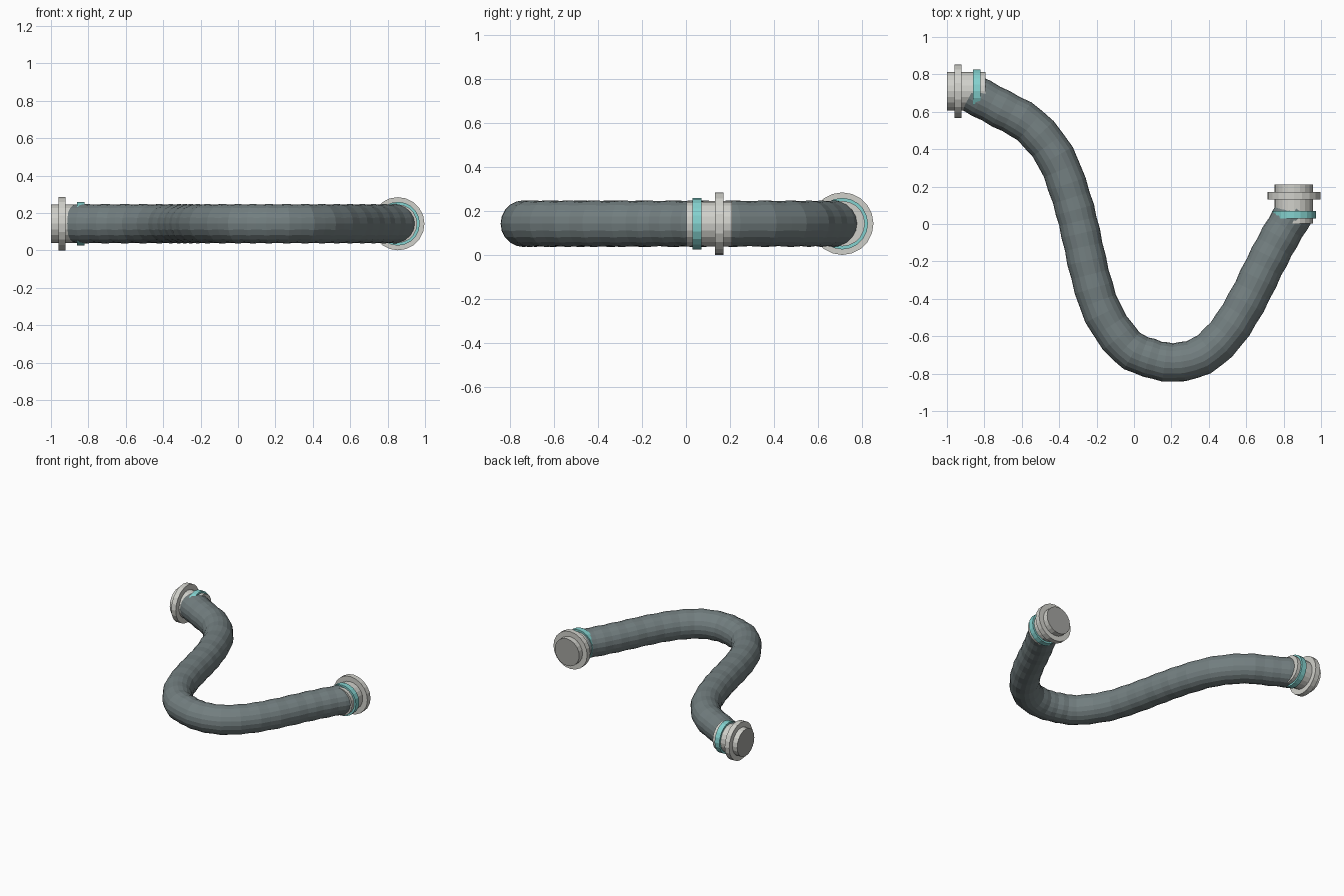
import bpy
import bmesh
import math
from mathutils import Vector
from mathutils.geometry import interpolate_bezier

if "Cube" in bpy.data.objects:
    bpy.data.objects.remove(bpy.data.objects["Cube"])

AXIS_Z = 0.143


def material(name, rgb):
    mat = bpy.data.materials.new(name)
    mat.use_nodes = True
    mat.diffuse_color = (*rgb, 1)
    mat.node_tree.nodes["Principled BSDF"].inputs["Base Color"].default_value = (*rgb, 1)
    return mat


rubber = material("grey rubber", (0.17, 0.21, 0.215))
metal = material("pale metal", (0.63, 0.63, 0.59))
teal = material("teal band", (0.23, 0.64, 0.62))
bore = material("bore grey", (0.37, 0.37, 0.35))


def loft(name, rings, mats, cap_index=0):
    """Skin (centre, direction, radius) rings; the last cap may have its own material."""
    sides = 20
    bm = bmesh.new()
    loops = []
    for centre, direction, radius in rings:
        across = Vector((-direction.y, direction.x, 0)).normalized()
        loops.append([bm.verts.new(centre + radius * (
            math.cos(a) * across + math.sin(a) * Vector((0, 0, 1))))
            for a in (math.tau * k / sides for k in range(sides))])
    for low, high in zip(loops, loops[1:]):
        for k in range(sides):
            n = (k + 1) % sides
            bm.faces.new((low[k], low[n], high[n], high[k]))
    bm.faces.new(loops[0][::-1])
    bm.faces.new(loops[-1]).material_index = cap_index
    bmesh.ops.recalc_face_normals(bm, faces=bm.faces)
    mesh = bpy.data.meshes.new(name)
    bm.to_mesh(mesh)
    bm.free()
    for mat in mats:
        mesh.materials.append(mat)
    obj = bpy.data.objects.new(name, mesh)
    bpy.context.collection.objects.link(obj)
    return obj


# Hose: a smooth path through the centre points, with a gentle ripple
points = [Vector((x, y, AXIS_Z)) for x, y in (
    (-0.87, 0.70), (-0.71, 0.615), (-0.555, 0.525), (-0.42, 0.36), (-0.335, 0.14),
    (-0.285, -0.05), (-0.235, -0.27), (-0.165, -0.48), (-0.04, -0.655), (0.08, -0.715),
    (0.21, -0.74), (0.36, -0.705), (0.49, -0.59), (0.60, -0.42), (0.695, -0.23),
    (0.78, -0.07), (0.87, 0.08))]
last = len(points) - 1
slopes = [(points[min(i + 1, last)] - points[max(i - 1, 0)]) / 6 for i in range(last + 1)]
slopes[0] *= 2
slopes[-1] *= 2
path = [points[0]]
for i in range(last):
    path += interpolate_bezier(points[i], points[i] + slopes[i],
                               points[i + 1] - slopes[i + 1], points[i + 1], 4)[1:]
hose_rings = []
for i, p in enumerate(path):
    tangent = (path[min(i + 1, len(path) - 1)] - path[max(i - 1, 0)]).normalized()
    hose_rings.append((p, tangent, 0.106 if i % 2 else 0.102))
loft("hose", hose_rings, [rubber])


# Couplings: sleeve, flange and clamp band at each end
def coupling(side, end, outward):
    def cylinder(name, start, stop, radius, mats, cap_index=0):
        loft(f"{side}_{name}", [(end - outward * d, outward, radius)
                                for d in (stop, start)], mats, cap_index)
    cylinder("sleeve", 0, 0.207, 0.103, [metal, bore], 1)
    cylinder("flange", 0.04, 0.078, 0.142, [metal])
    cylinder("clamp_band", 0.14, 0.18, 0.117, [teal])


coupling("right", Vector((-1, 0.71, AXIS_Z)), Vector((-1, 0, 0)))
coupling("left", Vector((0.855, 0.21, AXIS_Z)), Vector((0, 1, 0)))
